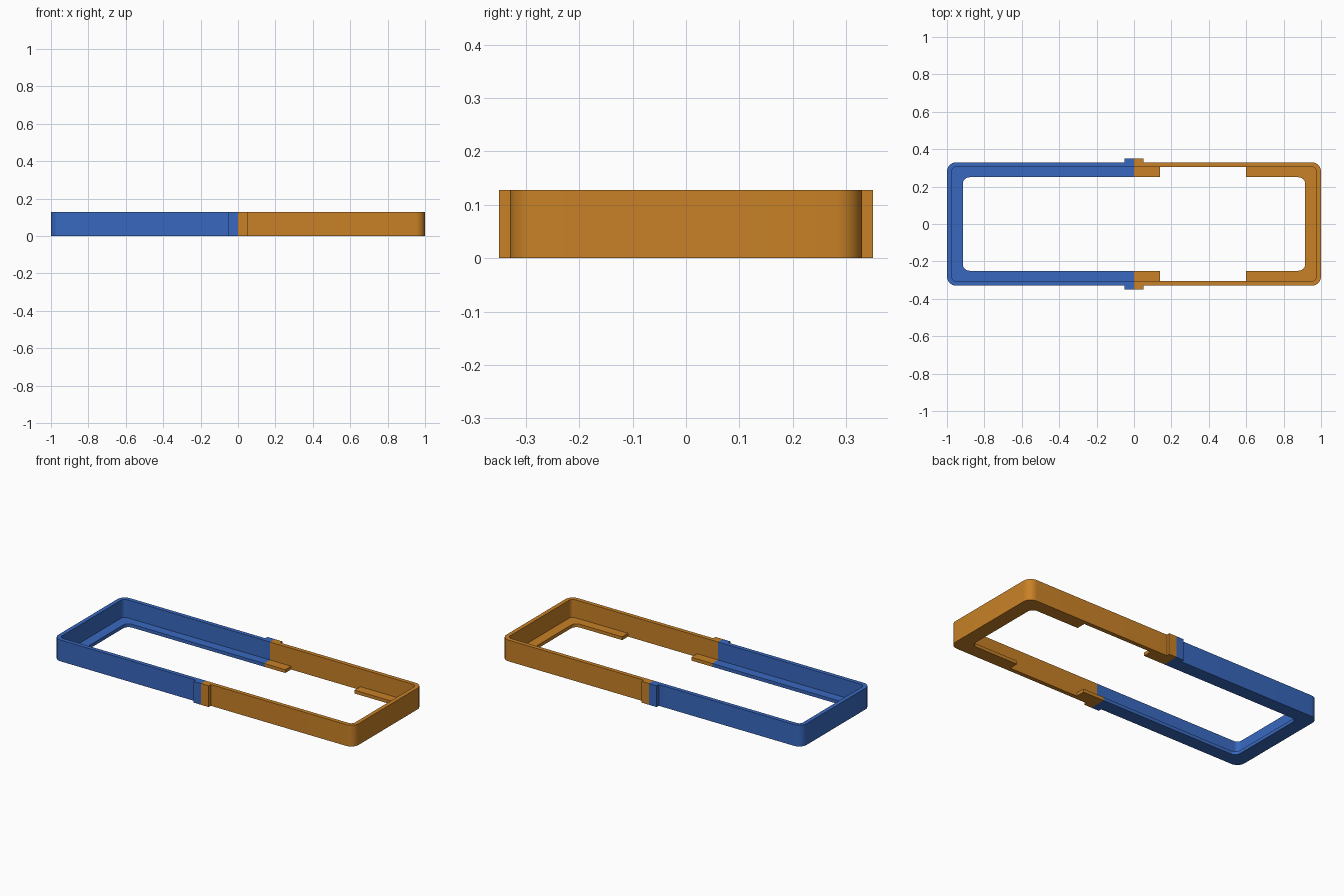
import bpy, bmesh, math

if "Cube" in bpy.data.objects:
    bpy.data.objects.remove(bpy.data.objects["Cube"])

H = 0.128      # frame height
T = 0.02       # ledge thickness


def half_outline(x0, x1, y, r, boss=False):
    """Plan outline open at x0, with two rounded corners at x1."""
    pts = [(0, -0.35), (0.05, -0.35), (0.05, -y)] if boss else [(x0, -y)]
    for cy, start in ((-y + r, -90), (y - r, 0)):
        for i in range(11):
            a = math.radians(start + 9 * i)
            pts.append((x1 - r + r * math.cos(a), cy + r * math.sin(a)))
    pts += [(0.05, y), (0.05, 0.35), (0, 0.35)] if boss else [(x0, y)]
    return pts


def prism(name, pts, z0, z1, side):
    bm = bmesh.new()
    face = bm.faces.new([bm.verts.new((side * x, y, z0)) for x, y in pts])
    top = bmesh.ops.extrude_face_region(bm, geom=[face])["geom"]
    for v in top:
        if isinstance(v, bmesh.types.BMVert):
            v.co.z = z1
    bmesh.ops.recalc_face_normals(bm, faces=bm.faces[:])
    mesh = bpy.data.meshes.new(name)
    bm.to_mesh(mesh)
    bm.free()
    ob = bpy.data.objects.new(name, mesh)
    bpy.context.collection.objects.link(ob)
    return ob


def cut(ob, pts, z0, z1, side):
    cutter = prism("cutter", pts, z0, z1, side)
    cutter.hide_render = True
    mod = ob.modifiers.new("cut", 'BOOLEAN')
    mod.operation, mod.solver, mod.object = 'DIFFERENCE', 'EXACT', cutter
    bpy.context.view_layer.objects.active = ob
    bpy.ops.object.modifier_apply(modifier=mod.name)
    bpy.data.objects.remove(cutter)


def frame_half(name, side, color, gap):
    ob = prism(name, half_outline(0, 1.0, 0.33, 0.05, True), 0, H, side)
    # recess inside the wall, leaving a ledge at the bottom
    cut(ob, half_outline(-0.1, 0.975, 0.305, 0.025), T, 0.3, side)
    # opening through the ledge
    cut(ob, half_outline(-0.1, 0.915, 0.25, 0.035), -0.1, 0.3, side)
    # missing stretch of ledge on the right half
    if gap:
        cut(ob, [(0.14, -0.305), (0.6, -0.305), (0.6, 0.305), (0.14, 0.305)],
            -0.1, 0.3, side)
    mat = bpy.data.materials.new(name + "_paint")
    mat.diffuse_color = color
    mat.use_nodes = True
    mat.node_tree.nodes["Principled BSDF"].inputs["Base Color"].default_value = mat.diffuse_color
    ob.data.materials.clear()
    ob.data.materials.append(mat)
    bpy.ops.object.select_all(action='DESELECT')
    ob.select_set(True)
    bpy.context.view_layer.objects.active = ob
    bpy.ops.object.shade_smooth_by_angle(angle=math.radians(30))


frame_half("left_frame_half", -1, (0.04, 0.14, 0.52, 1), False)
frame_half("right_frame_half", 1, (0.58, 0.22, 0.02, 1), True)
